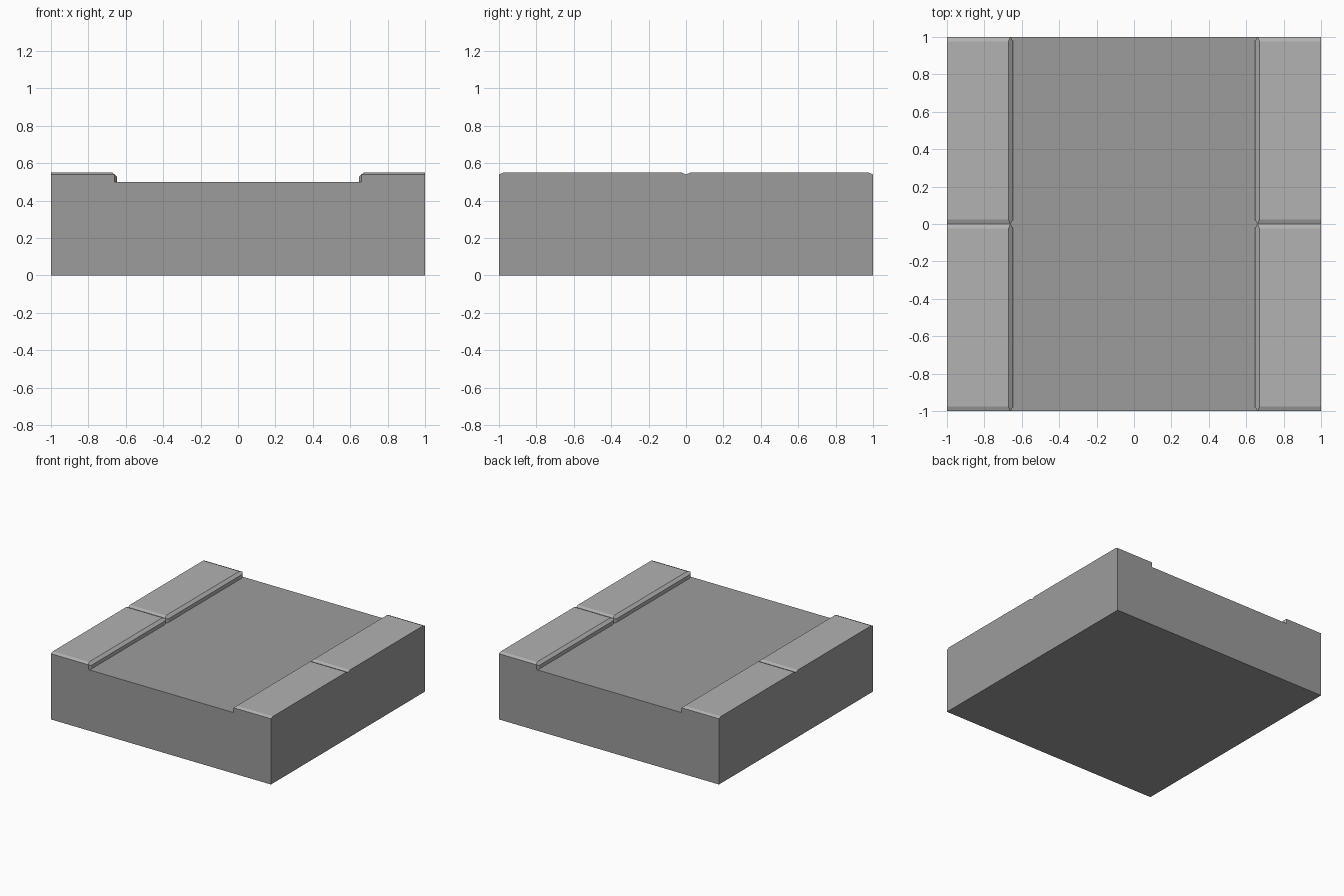
import bpy, bmesh

if "Cube" in bpy.data.objects:
    bpy.data.objects.remove(bpy.data.objects["Cube"])

ROAD_Z, TOP_Z, INNER = 0.5, 0.55, 0.648


def grey(name, value):
    mat = bpy.data.materials.new(name)
    mat.diffuse_color = (value, value, value, 1)
    mat.use_nodes = True
    mat.node_tree.nodes["Principled BSDF"].inputs["Base Color"].default_value = mat.diffuse_color
    return mat


DARK, LIGHT = grey("dark_grey", 0.335), grey("light_grey", 0.447)


def add_object(name, bm):
    bmesh.ops.remove_doubles(bm, verts=bm.verts, dist=1e-5)
    bmesh.ops.recalc_face_normals(bm, faces=bm.faces)
    mesh = bpy.data.meshes.new(name)
    mesh.materials.append(DARK)
    mesh.materials.append(LIGHT)
    bm.to_mesh(mesh)
    bm.free()
    obj = bpy.data.objects.new(name, mesh)
    bpy.context.collection.objects.link(obj)
    return obj


def ring(bm, cx, cy, z_end, z_inner, y_inset=0.0, x_inset=0.0):
    """Six-point kerb outline with clipped inner corners."""
    x, y0, y1 = INNER + x_inset, y_inset, 1 - y_inset
    pts = [(1, y0, z_end), (1, y1, z_end), (x + cx, y1, z_end),
           (x, y1 - cy, z_inner), (x, y0 + cy, z_inner), (x + cx, y0, z_end)]
    return [bm.verts.new(p) for p in pts]


# Road slab between the kerbs
bm = bmesh.new()
bmesh.ops.create_cube(bm, size=1)
for v in bm.verts:
    v.co = (v.co.x * 2 * INNER, v.co.y * 2, (v.co.z + 0.5) * ROAD_Z)
add_object("road_slab", bm)

# One kerb block with chamfered ends and inner edge, mirrored to four
bm = bmesh.new()
rings = [
    ring(bm, 0, 0, 0, 0),
    ring(bm, 0, 0, ROAD_Z, ROAD_Z),
    ring(bm, 0.012, 0.02, ROAD_Z, ROAD_Z),
    ring(bm, 0.012, 0.02, 0.54, 0.53),
    ring(bm, 0, 0, TOP_Z, TOP_Z, 0.025, 0.024),
]
bm.faces.new(rings[0])
bm.faces.new(rings[-1]).material_index = 1
for level, (a, b) in enumerate(zip(rings, rings[1:])):
    for i in range(6):
        j = (i + 1) % 6
        face = bm.faces.new((a[i], a[j], b[j], b[i]))
        # Lighter stone on the chamfers and inner wall above the road
        face.material_index = int(level == 3 and i > 0 or level == 2 and 2 <= i <= 4)
kerb = add_object("kerb_blocks", bm)
mirror = kerb.modifiers.new("mirror", 'MIRROR')
mirror.use_axis = (True, True, False)
mirror.use_mirror_merge = False
